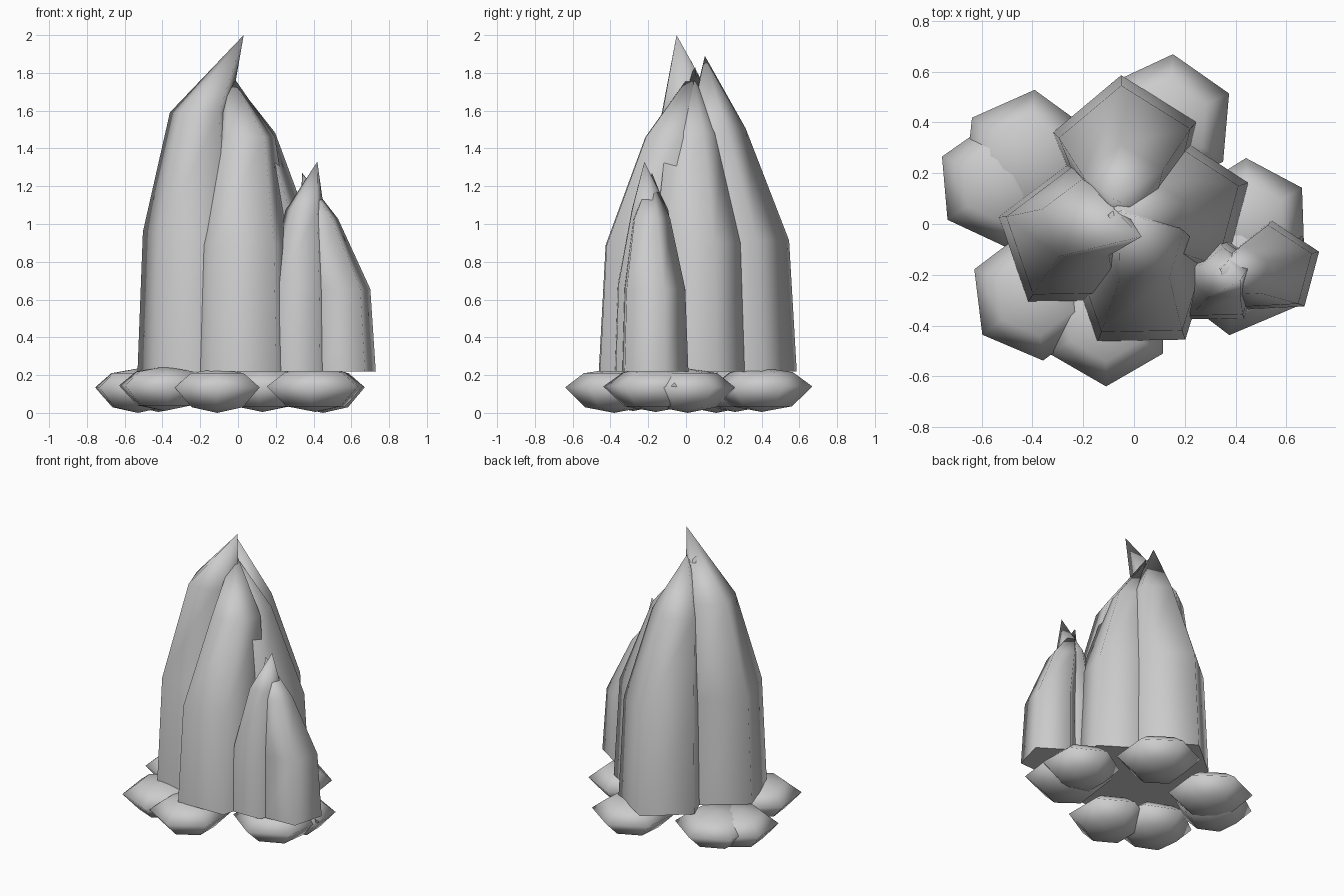
import bpy, bmesh, math
from mathutils import Vector

cube = bpy.data.objects.get("Cube")
if cube:
    bpy.data.objects.remove(cube, do_unlink=True)

# Single stone grey colour
grey = bpy.data.materials.new("light_grey")
grey.use_nodes = True
colour = (0.6, 0.6, 0.6, 1)
grey.diffuse_color = colour
grey.node_tree.nodes["Principled BSDF"].inputs["Base Color"].default_value = colour


def ring(bm, centre, z, radius, angle, sides):
    """Regular polygon of vertices with one corner at the given angle."""
    steps = [math.radians(angle) + math.tau * i / sides for i in range(sides)]
    return [bm.verts.new((centre[0] + radius * math.cos(a),
                          centre[1] + radius * math.sin(a), z)) for a in steps]


def bridge(bm, low, high):
    for i in range(len(low)):
        j = (i + 1) % len(low)
        bm.faces.new((low[i], low[j], high[j], high[i]))


def fan(bm, loop, tip):
    for i in range(len(loop)):
        bm.faces.new((loop[i], loop[(i + 1) % len(loop)], tip))


def finish(bm, name):
    bmesh.ops.recalc_face_normals(bm, faces=bm.faces)
    for face in bm.faces:
        face.smooth = True
    mesh = bpy.data.meshes.new(name)
    bm.to_mesh(mesh)
    bm.free()
    mesh.materials.append(grey)
    obj = bpy.data.objects.new(name, mesh)
    bpy.context.collection.objects.link(obj)
    return obj


def flame(name, base, shoulder, tip, radius, angle):
    """Five-sided tongue: base, belly and shoulder rings, then a leaning tip."""
    bm = bmesh.new()
    bottom, height = 0.22, tip[2] - 0.22
    belly = Vector(base).lerp(Vector(shoulder), 0.12)
    rings = [ring(bm, base, bottom, radius, angle, 5),
             ring(bm, belly, bottom + 0.415 * height, radius * 0.92, angle, 5),
             ring(bm, shoulder, bottom + 0.77 * height, radius * 0.56, angle, 5)]
    for low, high in zip(rings, rings[1:]):
        bridge(bm, low, high)
    fan(bm, rings[-1], bm.verts.new(tip))
    floor = bm.faces.new(rings[0])
    for edge in floor.edges:
        edge.smooth = False
    return finish(bm, name)


def stone(name, centre, radius, angle, lift):
    """Flattened six-sided pebble with a pointed rim."""
    bm = bmesh.new()
    low = ring(bm, centre, 0.03 + lift, radius * 0.6, angle, 6)
    rim = ring(bm, centre, 0.135 + lift, radius, angle, 6)
    high = ring(bm, centre, 0.21 + lift, radius * 0.62, angle, 6)
    bridge(bm, low, rim)
    bridge(bm, rim, high)
    fan(bm, low, bm.verts.new((*centre, lift)))
    fan(bm, high, bm.verts.new((*centre, 0.235 + lift)))
    return finish(bm, name)


# Four tall flames leaning into the middle, and two small ones at the side
flame("right_flame", (-0.245, -0.06), (-0.20, 0.01), (0.03, -0.05, 2.0), 0.30, 163)
flame("front_flame", (0.025, -0.22), (0.04, -0.08), (-0.06, 0.05, 1.83), 0.295, 235)
flame("left_flame", (0.17, 0.055), (0.04, 0.03), (-0.10, 0.03, 1.86), 0.30, 21)
flame("back_flame", (-0.03, 0.29), (-0.04, 0.15), (-0.08, 0.10, 1.89), 0.297, 94)
flame("small_outer_flame", (0.552, -0.177), (0.43, -0.19), (0.34, -0.18, 1.27), 0.19, 21)
flame("small_inner_flame", (0.32, -0.22), (0.355, -0.20), (0.42, -0.22, 1.33), 0.19, 163)

# Ring of overlapping stones: centre, radius, corner angle, lift
stones = {
    "back_left": ((0.13, 0.40), 0.27, 25, 0.005),
    "back_right": ((-0.42, 0.26), 0.27, 144, 0.005),
    "right": ((-0.53, 0.16), 0.25, 215, 0.0),
    "front_right": ((-0.39, -0.28), 0.26, 217, 0.01),
    "front": ((-0.11, -0.38), 0.26, 270, 0.0),
    "front_left": ((0.41, -0.16), 0.28, 263, 0.005),
    "left": ((0.45, 0.01), 0.25, 32, 0.0),
}
for place, spec in stones.items():
    stone(place + "_stone", *spec)
